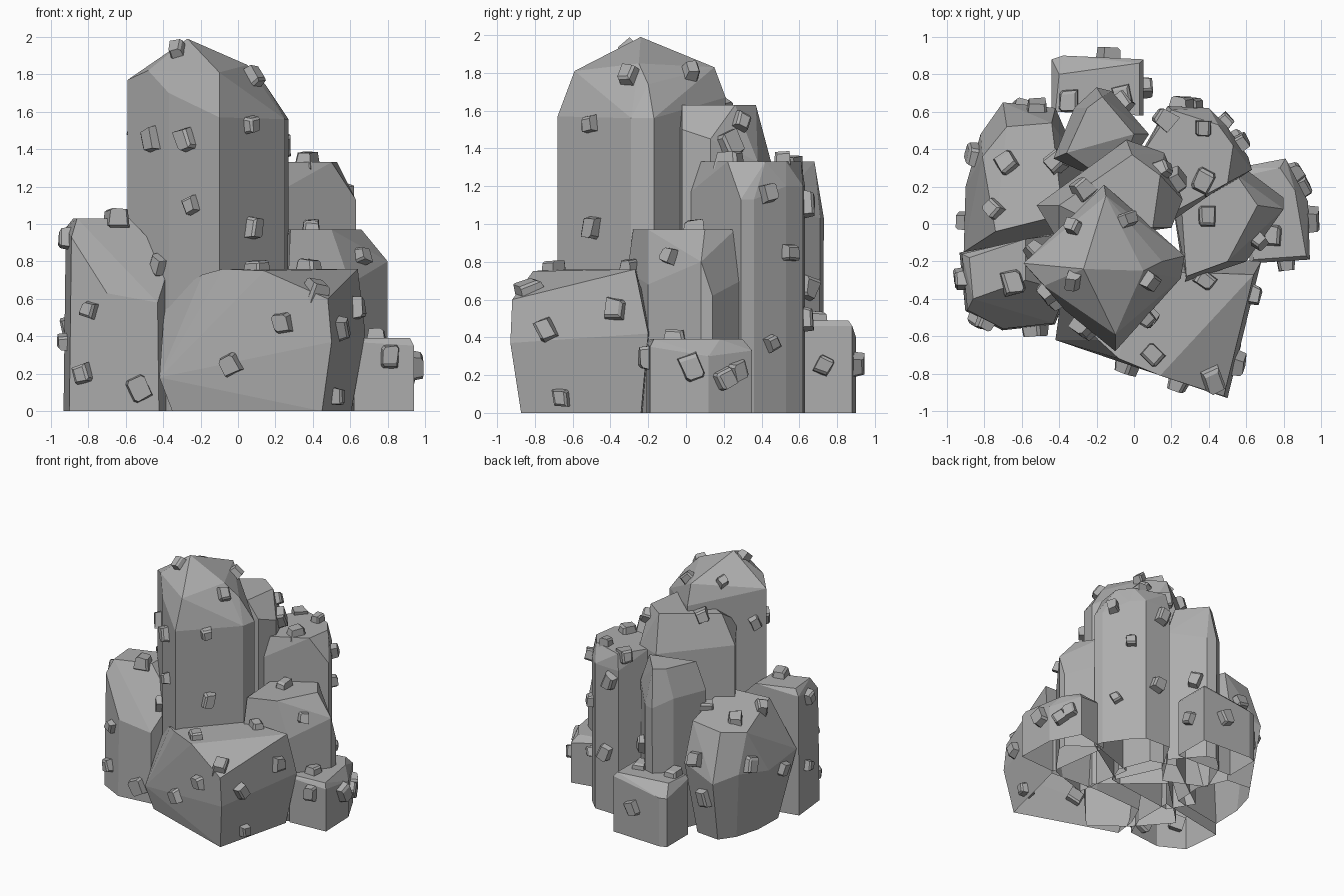
import bpy, bmesh, random
from mathutils import Vector, Matrix
from mathutils.bvhtree import BVHTree

random.seed(4)
default_cube = bpy.data.objects.get("Cube")
if default_cube:
    bpy.data.objects.remove(default_cube, do_unlink=True)

# One plain stone colour
stone = bpy.data.materials.new("stone_grey")
stone.use_nodes = True
colour = (0.42, 0.42, 0.42, 1)
stone.diffuse_color = colour
stone.node_tree.nodes["Principled BSDF"].inputs["Base Color"].default_value = colour


def finish(name, bm):
    """Turn a bmesh into a flat shaded stone object."""
    mesh = bpy.data.meshes.new(name)
    bm.to_mesh(mesh)
    bm.free()
    mesh.materials.append(stone)
    obj = bpy.data.objects.new(name, mesh)
    bpy.context.collection.objects.link(obj)
    return obj


def hull(bm, points):
    """Wrap the points in a faceted convex skin, open where it meets the ground."""
    for point in points:
        bm.verts.new(point)
    result = bmesh.ops.convex_hull(bm, input=bm.verts[:])
    loose = [v for v in result["geom_interior"] if isinstance(v, bmesh.types.BMVert)]
    bmesh.ops.delete(bm, geom=loose, context="VERTS")
    bmesh.ops.dissolve_limit(bm, angle_limit=0.08, verts=bm.verts[:], edges=bm.edges[:])
    bmesh.ops.recalc_face_normals(bm, faces=bm.faces[:])
    underside = [f for f in bm.faces if all(v.co.z < .01 for v in f.verts)]
    bmesh.ops.delete(bm, geom=underside, context="FACES")


surfaces = []


def rock(name, shoulder, crown, base_scale=1.0):
    """A boulder: a shoulder ring, a crown above it, and the ring dropped to the ground."""
    ring = [Vector(p) for p in shoulder]
    centre = sum(ring, Vector()) / len(ring)
    base = []
    for p in ring:
        q = centre + (p - centre) * base_scale
        base.append(Vector((q.x, q.y, 0)))
    bm = bmesh.new()
    hull(bm, base + ring + [Vector(p) for p in crown])
    surfaces.append(BVHTree.FromBMesh(bm))
    finish(name, bm)


# Tall pillars
rock("main_pillar",
     [(-.59, -.21, 1.77), (-.37, -.46, 1.7), (-.1, -.68, 1.57), (.25, -.29, 1.56), (.27, -.17, 1.56), (-.16, .21, 1.67)],
     [(-.27, -.24, 1.99), (-.48, -.33, 1.82), (-.1, -.59, 1.81), (.05, -.25, 1.85), (.15, -.2, 1.74),
      (-.15, .15, 1.83)])
rock("rear_pillar",
     [(-.52, .1, 1.4), (-.4, -.1, 1.5), (.2, -.02, 1.5), (.26, .13, 1.45), (.16, .38, 1.33), (-.04, .45, 1.33)],
     [(-.4, .1, 1.63), (-.2, 0, 1.63), (.1, -.02, 1.63), (.14, .26, 1.63), (-.01, .37, 1.63)])
rock("right_pillar",
     [(.02, .35, 1.2), (.18, 0, 1.15), (.63, .29, 1.13), (.61, .36, 1.13), (.49, .53, 1.2), (.4, .62, 1.2), (.18, .63, 1.2)],
     [(.06, .4, 1.33), (.24, .08, 1.33), (.5, .22, 1.33), (.53, .42, 1.33), (.45, .53, 1.33), (.2, .61, 1.33)])
rock("back_pillar",
     [(-.43, .35, 1.1), (-.32, .62, 1.1), (-.2, .73, 1.03), (-.12, .71, 1.03), (.08, .48, 1.1), (-.1, .2, 1.2)],
     [(-.36, .38, 1.33), (-.25, .62, 1.33), (-.17, .68, 1.33), (0, .48, 1.33)], .97)

# Boulders around the foot
rock("left_boulder",
     [(-.92, -.16, .98), (-.89, -.46, .93), (-.7, -.56, .63), (-.43, -.53, .58), (-.36, -.36, .8), (-.36, -.05, .8)],
     [(-.88, -.18, 1.03), (-.86, -.4, 1.03), (-.58, -.3, 1.03), (-.58, -.08, 1.03)], 1.04)
rock("back_left_boulder",
     [(-.91, -.15, .55), (-.9, .2, .5), (-.82, .48, .55), (-.7, .65, .5), (-.42, .62, .6), (-.28, .3, .6), (-.3, -.04, .5)],
     [(-.81, .36, .85), (-.68, .52, .88), (-.44, .54, .92), (-.38, .05, 1), (-.74, -.04, .97)], .72)
rock("front_boulder",
     [(-.42, -.62, .18), (-.39, -.4, .6), (.5, -.93, .37), (.48, -.92, .6), (.68, -.2, .42), (.2, -.17, .45), (-.3, -.2, .55)],
     [(-.19, -.62, .73), (-.08, -.72, .76), (.14, -.81, .75), (.64, -.27, .76), (0, -.25, .76)], .87)
rock("right_boulder",
     [(.27, -.31, .75), (.6, -.2, .68), (.8, .08, .8), (.8, .14, .62), (.6, .29, .7), (.2, .15, .8)],
     [(.28, -.28, .97), (.5, -.2, .97), (.66, .1, .97), (.55, .26, .97), (.25, .15, .97)])
rock("right_low_block",
     [(.62, -.21, .37), (.94, -.19, .35), (.93, .12, .3), (.81, .35, .33), (.55, .3, .37)],
     [(.64, -.19, .39), (.92, -.17, .39), (.86, .18, .39), (.78, .3, .39), (.6, .26, .39)])
rock("back_low_block",
     [(-.44, .6, .46), (-.44, .88, .4), (-.38, .9, .4), (.05, .88, .46), (.05, .58, .46)],
     [(-.42, .6, .49), (-.4, .8, .49), (.03, .86, .49), (.03, .58, .49)])


def first_hit(origin, direction):
    """Nearest rock surface along a ray."""
    hits = [tree.ray_cast(origin, direction) for tree in surfaces]
    hits = [h for h in hits if h[0] is not None]
    return min(hits, key=lambda h: h[3]) if hits else None


def pebble(location, normal):
    """A small chipped block half sunk into the rock surface."""
    bm = bmesh.new()
    bmesh.ops.create_cube(bm, size=1)
    for v in bm.verts:
        taper = random.uniform(.65, .9) if v.co.z > 0 else 1
        v.co = Vector((v.co.x * taper, v.co.y * taper, v.co.z + random.uniform(-.08, .08)))
    bmesh.ops.bevel(bm, geom=random.sample(bm.edges[:], 5), offset=.12, segments=1, affect="EDGES")
    width = random.uniform(.08, .12)
    scale = Matrix.Diagonal((width, width * random.uniform(1, 1.35), .1, 1))
    spin = Matrix.Rotation(random.uniform(-.5, .5), 4, "Z")
    turn = normal.to_track_quat("Z", "Y").to_matrix().to_4x4()
    bm.transform(Matrix.Translation(location) @ turn @ spin @ scale)
    bmesh.ops.recalc_face_normals(bm, faces=bm.faces[:])
    finish("pebble", bm)


def scatter(spots, place, direction):
    """Drop pebbles onto the rocks along one direction."""
    for a, b in spots:
        hit = first_hit(Vector(place(a, b)), Vector(direction))
        if hit:
            pebble(hit[0], hit[1])


# Pebbles on the front, right, top, back and left
scatter([(-.46, 1.45), (-.27, 1.45), (.06, 1.53), (-.24, 1.1), (.07, .98), (-.42, .78), (-.79, .54),
         (-.53, .12), (-.04, .25), (.24, .47), (.42, .65), (.81, .29)],
        lambda x, z: (x, -3, z), (0, 1, 0))
scatter([(-.3, 1.78), (.02, 1.8), (.29, 1.54), (.23, 1.42), (.43, 1.16), (-.08, .83), (-.74, .44),
         (-.37, .55), (-.66, .08), (.03, .24), (.2, .18), (.45, .37), (.73, .25), (.64, .66)],
        lambda y, z: (3, y, z), (-1, 0, 0))
scatter([(-.06, .68), (-.52, .61), (-.68, .33), (-.75, .08), (-.42, .33), (-.28, .19),
         (.37, .51), (.37, .23), (.16, .56), (.74, -.06), (-.32, -.02), (-.32, -.3), (-.65, -.31),
         (.1, -.7), (.38, -.3), (.39, .04), (-.35, .66)],
        lambda x, y: (x, y, 3), (0, 0, -1))
scatter([(.25, 1.1), (.3, .5), (.48, .85), (-.14, .25), (-.6, .35), (.85, .22)],
        lambda x, z: (x, 3, z), (0, -1, 0))
scatter([(.37, .6), (.02, .45), (-.28, .37), (-.3, .92), (-.5, .2), (-.15, 1.5)],
        lambda y, z: (-3, y, z), (1, 0, 0))
